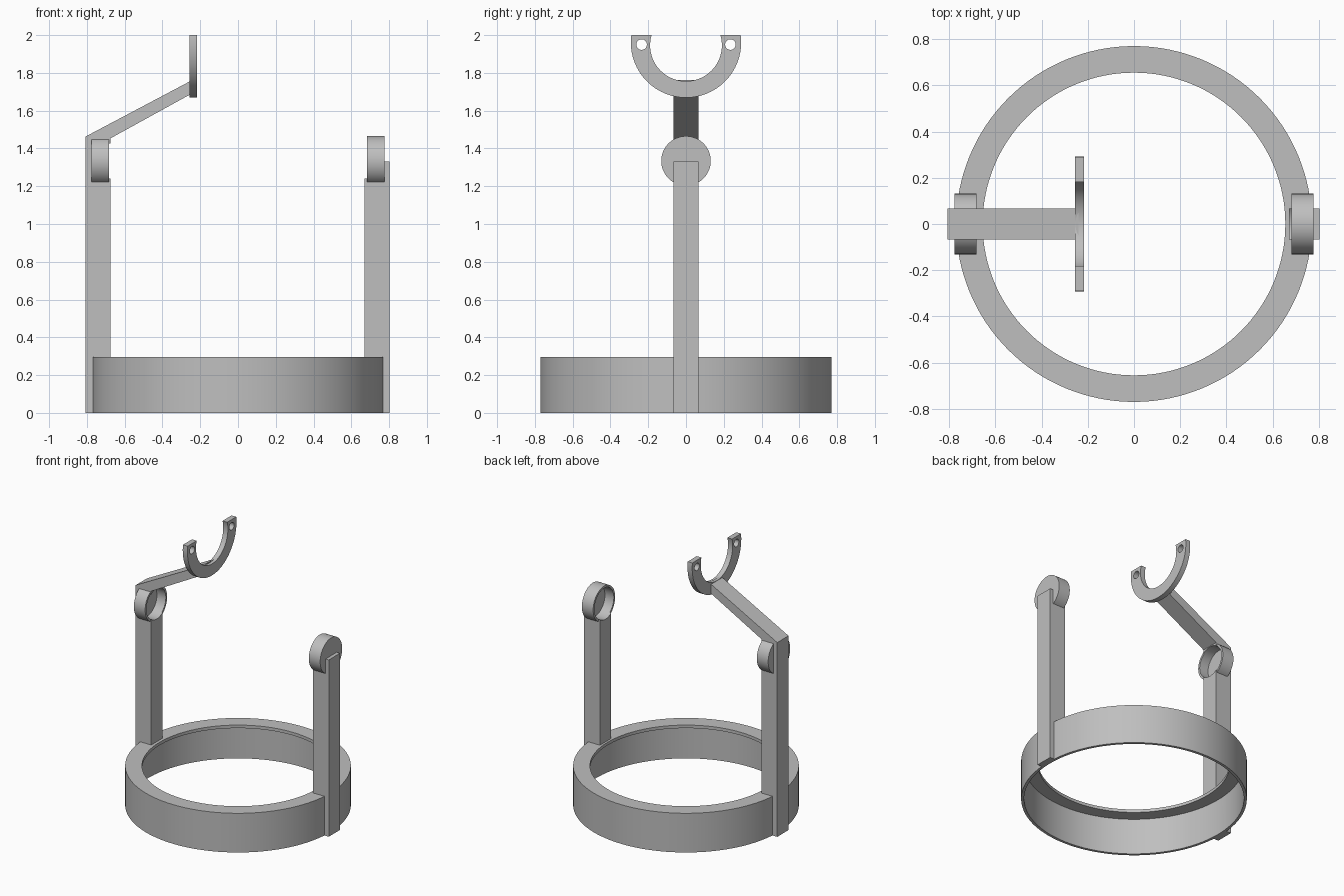
import bpy
import bmesh
import math
from mathutils import Matrix

cube = bpy.data.objects.get("Cube")
if cube:
    bpy.data.objects.remove(cube, do_unlink=True)

grey = bpy.data.materials.new("plain grey")
grey.use_nodes = True
grey.diffuse_color = (0.52, 0.52, 0.52, 1)
grey.node_tree.nodes["Principled BSDF"].inputs["Base Color"].default_value = (0.52, 0.52, 0.52, 1)


def add_object(name, bm):
    bmesh.ops.recalc_face_normals(bm, faces=bm.faces)
    mesh = bpy.data.meshes.new(name)
    bm.to_mesh(mesh)
    bm.free()
    mesh.materials.append(grey)
    obj = bpy.data.objects.new(name, mesh)
    bpy.context.collection.objects.link(obj)
    return obj


def prism(name, profile, half_width):
    """Extrude an (x, z) outline symmetrically along y."""
    bm = bmesh.new()
    face = bm.faces.new([bm.verts.new((x, -half_width, z)) for x, z in profile])
    grown = bmesh.ops.extrude_face_region(bm, geom=[face])["geom"]
    verts = [v for v in grown if isinstance(v, bmesh.types.BMVert)]
    bmesh.ops.translate(bm, verts=verts, vec=(0, 2 * half_width, 0))
    return add_object(name, bm)


def box(name, x0, x1, z0, z1, half_width):
    return prism(name, [(x0, z0), (x1, z0), (x1, z1), (x0, z1)], half_width)


def disc(name, radius, start, end, centre=(0, 0), axis="X", sides=96):
    """Cylinder from start to end along x (centre is y, z) or z (centre is x, y)."""
    mid = (start + end) / 2
    place = Matrix.Translation((mid, *centre) if axis == "X" else (*centre, mid))
    if axis == "X":
        place = place @ Matrix.Rotation(math.pi / 2, 4, "Y")
    bm = bmesh.new()
    bmesh.ops.create_cone(bm, cap_ends=True, segments=sides, radius1=radius,
                          radius2=radius, depth=abs(end - start), matrix=place)
    return add_object(name, bm)


def combine(obj, other, operation="DIFFERENCE"):
    """Apply a boolean and discard the second object."""
    mod = obj.modifiers.new("cut", "BOOLEAN")
    mod.operation = operation
    mod.solver = "EXACT"
    mod.object = other
    bpy.context.view_layer.objects.active = obj
    bpy.ops.object.modifier_apply(modifier=mod.name)
    bpy.data.objects.remove(other, do_unlink=True)


def hollow():
    return disc("hollow_cutter", 0.75, -0.1, 0.272, axis="Z", sides=128)


# Base ring: thin outer wall with a flat lip at the top
ring = disc("base_ring", 0.77, 0, 0.295, axis="Z", sides=128)
combine(ring, hollow())
combine(ring, disc("opening_cutter", 0.655, 0.1, 0.4, axis="Z", sides=128))

# Right post carries the sloping arm, left post is a plain upright
right_post = prism("right_post_and_arm",
                   [(-0.807, 0), (-0.676, 0), (-0.676, 1.453), (-0.24, 1.693),
                    (-0.24, 1.763), (-0.807, 1.463)], 0.067)
left_post = box("left_post", 0.67, 0.803, 0, 1.331, 0.067)

# Shallow round cups facing inwards at the top of each post
for side, post in ((-1, right_post), (1, left_post)):
    centre = (0, 1.334)
    combine(post, disc("cup", 0.131, side * 0.682, side * 0.776, centre), "UNION")
    combine(post, disc("recess_cutter", 0.115, side * 0.6, side * 0.756, centre))
    combine(post, hollow())

# Open bracket at the arm's end: a half ring with a screw hole in each tip
bracket = disc("half_ring_bracket", 0.292, -0.256, -0.217, (0, 1.961))
combine(bracket, disc("inner_cutter", 0.19, -0.4, -0.1, (0, 1.946)))
combine(bracket, box("top_cutter", -0.4, -0.1, 2.0, 2.5, 0.5))
for side in (-1, 1):
    combine(bracket, disc("hole_cutter", 0.028, -0.4, -0.1, (side * 0.235, 1.95), sides=32))

# Smooth the round walls, keep the edges crisp
for obj in (ring, right_post, left_post, bracket):
    bpy.ops.object.select_all(action="DESELECT")
    obj.select_set(True)
    bpy.context.view_layer.objects.active = obj
    bpy.ops.object.shade_smooth_by_angle(angle=math.radians(30))
